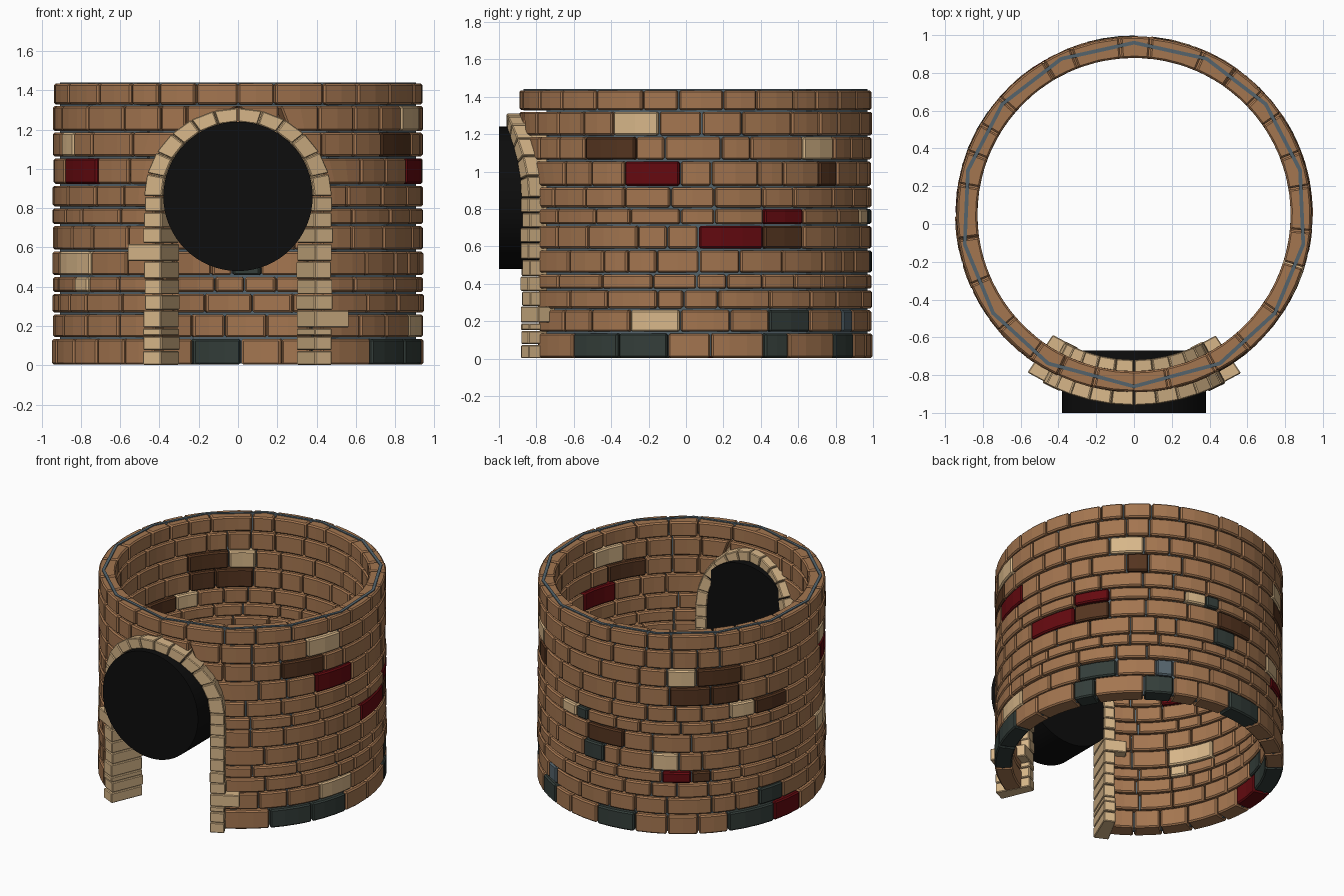
import bpy
import bmesh
import random
from math import sin, cos, asin, radians, degrees, pi, sqrt, ceil

random.seed(4)
if "Cube" in bpy.data.objects:
    bpy.data.objects.remove(bpy.data.objects["Cube"], do_unlink=True)

COLOURS = {
    "brown_brick": (0.37, 0.18, 0.08),
    "dark_brown_brick": (0.09, 0.035, 0.014),
    "cream_stone": (0.68, 0.47, 0.25),
    "red_brick": (0.13, 0.003, 0.005),
    "slate_brick": (0.034, 0.048, 0.042),
    "grey_mortar": (0.09, 0.127, 0.15),
    "black": (0.004, 0.004, 0.004),
}
BROWN, DARK, CREAM, RED, SLATE, GREY, BLACK = range(len(COLOURS))
MATERIALS = []
for name, rgb in COLOURS.items():
    mat = bpy.data.materials.new(name)
    mat.use_nodes = True
    mat.diffuse_color = (*rgb, 1)
    shader = next(n for n in mat.node_tree.nodes if n.type == "BSDF_PRINCIPLED")
    shader.inputs["Base Color"].default_value = (*rgb, 1)
    shader.inputs["Roughness"].default_value = 0.9
    MATERIALS.append(mat)

# Main sizes; angles are in degrees, 0 at the front and growing towards +x
CENTRE_Y = 0.05
OUTER, INNER = 0.95, 0.83
ARCH_OUTER, ARCH_INNER = 1.01, 0.77
SPRING = 0.86
TOP = 1.44


def polar(radius, angle, z):
    a = radians(angle)
    return (radius * sin(a), CENTRE_Y - radius * cos(a), z)


def add_block(bm, slices, colour):
    """Closed block skinned through four-point slices."""
    loops = [[bm.verts.new(p) for p in s] for s in slices]
    faces = [bm.faces.new(loops[0]), bm.faces.new(loops[-1][::-1])]
    for a, b in zip(loops, loops[1:]):
        for i in range(4):
            j = (i + 1) % 4
            faces.append(bm.faces.new((a[i], b[i], b[j], a[j])))
    for f in faces:
        f.material_index = colour


def add_arc(bm, low, high, r0, r1, z0, z1, colour, step=8):
    """Curved block; low and high are (bottom angle, top angle) of each end."""
    n = max(1, ceil(max(high[0] - low[0], high[1] - low[1]) / step - 0.01))
    slices = []
    for i in range(n + 1):
        bottom = low[0] + (high[0] - low[0]) * i / n
        top = low[1] + (high[1] - low[1]) * i / n
        slices.append([polar(r0, bottom, z0), polar(r1, bottom, z0),
                       polar(r1, top, z1), polar(r0, top, z1)])
    add_block(bm, slices, colour)


def finish(bm, name, bevel=0.0):
    bmesh.ops.remove_doubles(bm, verts=bm.verts, dist=0.0001) if bevel else None
    bmesh.ops.recalc_face_normals(bm, faces=bm.faces)
    if bevel:
        edges = [e for e in bm.edges if e.is_manifold and e.calc_face_angle() > 0.5]
        bmesh.ops.bevel(bm, geom=edges, offset=bevel, segments=1, profile=0.5,
                        affect="EDGES", clamp_overlap=False, material=-1)
    mesh = bpy.data.meshes.new(name)
    for mat in MATERIALS:
        mesh.materials.append(mat)
    bm.to_mesh(mesh)
    bm.free()
    obj = bpy.data.objects.new(name, mesh)
    bpy.context.scene.collection.objects.link(obj)
    return obj


def door_angle(z):
    """Half angle of the doorway cut in the wall at height z."""
    t = max(0, (z - SPRING) / 0.42)
    return degrees(asin(0.43 * sqrt(max(0, 1 - t * t)) / OUTER))


# Odd coloured bricks: course, start angle, end angle
ODD = {
    SLATE: [(0, 46, 64), (0, 64, 81), (0, 113, 122), (0, 142, 154), (0, 179, 196),
            (0, 234, 255), (1, 115, 131), (1, 248, 260), (4, 172, 182), (6, 168, 174)],
    CREAM: [(1, 68, 85), (3, 298, 306), (4, 203, 214), (4, 285, 307), (6, 159, 168),
            (7, 235, 246), (9, 128, 142), (9, 209, 221), (9, 287, 297), (10, 62, 78)],
    RED: [(0, 255, 270), (3, 207, 219), (5, 91, 113), (6, 113, 128), (8, 66, 85),
          (8, 290, 310)],
    DARK: [(3, 219, 227), (5, 113, 128), (5, 174, 191), (7, 246, 262), (8, 135, 144),
           (8, 210, 227), (8, 227, 239), (9, 51, 70), (9, 222, 240)],
    GREY: [(1, 147, 154)],
}
LEVELS = [0, 0.14, 0.265, 0.37, 0.455, 0.585, 0.715, 0.805, 0.92, 1.06, 1.19, 1.325, TOP]


def fill_plain(start, end):
    """Split a stretch of wall into plain bricks of varied length."""
    count = max(1, round((end - start) / 13.5))
    weights = [random.uniform(0.65, 1.35) for _ in range(count)]
    bricks, a = [], start
    for w in weights:
        b = a + (end - start) * w / sum(weights)
        bricks.append((a, b, BROWN))
        a = b
    return bricks


# Brick courses, clipped around the doorway
GAP = 0.25
for course, (z0, z1) in enumerate(zip(LEVELS, LEVELS[1:])):
    odd = sorted((a, b, c) for c, items in ODD.items() for k, a, b in items if k == course)
    bottom_cut, top_cut = door_angle(z0), door_angle(z1)
    bricks, at = [], top_cut
    for a, b, c in odd:
        if a - at > 2:
            bricks += fill_plain(at, a)
        bricks.append((a if a - at > 2 else at, b, c))
        at = b
    bricks += fill_plain(at, 360 - top_cut)
    bm = bmesh.new()
    outer = OUTER - random.uniform(0, 0.008)
    for a, b, colour in bricks:
        a, b = a + GAP, b - GAP
        low = (max(a, bottom_cut), max(a, top_cut))
        high = (min(b, 360 - bottom_cut), min(b, 360 - top_cut))
        if a <= top_cut + 2 * GAP:
            low = (bottom_cut, top_cut)
        if b >= 360 - top_cut - 2 * GAP:
            high = (360 - bottom_cut, 360 - top_cut)
        high = (max(high[0], low[0]), max(high[1], low[1]))
        if high[0] - low[0] < 3:
            # Wedge over the arch: stop it just short of a point
            if b < 180:
                low = (high[0] - 3, low[1]) if bottom_cut < b else (b - 1.5, low[1])
                high = (b, high[1])
            else:
                low = (a, low[1])
                high = (a + 1.5, high[1])
        add_arc(bm, low, high, INNER, outer - random.uniform(0, 0.004),
                z0 + 0.004, z1 - 0.006, colour)
    finish(bm, f"brick_course_{course + 1}", 0.009)

# Thin faceted mortar core, closed above the doorway
bm = bmesh.new()
add_arc(bm, (30, 30), (330, 330), 0.9, 0.92, 0.01, TOP, GREY, 25)
add_arc(bm, (-30, -30), (30, 30), 0.9, 0.92, LEVELS[-2], TOP, GREY, 30)
finish(bm, "mortar_core")

# Door jambs, each with one long tie stone
JAMB = [0, 0.075, 0.15, 0.19, 0.28, 0.36, 0.44, 0.53, 0.62, 0.7, 0.78, SPRING]
for name, side, tie in (("right_jamb", -1, 7), ("left_jamb", 1, 3)):
    bm = bmesh.new()
    for i, (z0, z1) in enumerate(zip(JAMB, JAMB[1:])):
        far = 34 if i == tie else 28.4 + random.uniform(-0.3, 0.3)
        ends = sorted((side * 22.8, side * far))
        shift = random.uniform(-0.006, 0.006)
        add_arc(bm, (ends[0],) * 2, (ends[1],) * 2, ARCH_INNER + shift,
                ARCH_OUTER + shift, z0 + 0.002, z1 - 0.002, CREAM, 20)
    finish(bm, name, 0.005)

# Arch stones, wrapped around the wall
STONES = 12
bm = bmesh.new()
for i in range(STONES):
    slices = []
    for k in (i + 0.025, i + 0.975):
        a = pi * k / STONES
        ring = []
        for radius, width, rise in ((ARCH_INNER, 0.39, 0.38), (ARCH_OUTER, 0.39, 0.38),
                                    (ARCH_OUTER, 0.48, 0.45), (ARCH_INNER, 0.48, 0.45)):
            angle = degrees(asin(width * cos(a) / ARCH_OUTER))
            ring.append(polar(radius, angle, SPRING + rise * sin(a)))
        slices.append(ring)
    add_block(bm, slices, CREAM)
finish(bm, "arch_stones", 0.005)

# Black round plug in the archway
bpy.ops.mesh.primitive_cylinder_add(vertices=64, radius=0.38, depth=0.33,
                                    location=(0, -0.835, SPRING), rotation=(pi / 2, 0, 0))
plug = bpy.context.object
plug.name = "archway_plug"
plug.data.materials.append(MATERIALS[BLACK])
bpy.ops.object.shade_smooth_by_angle()
